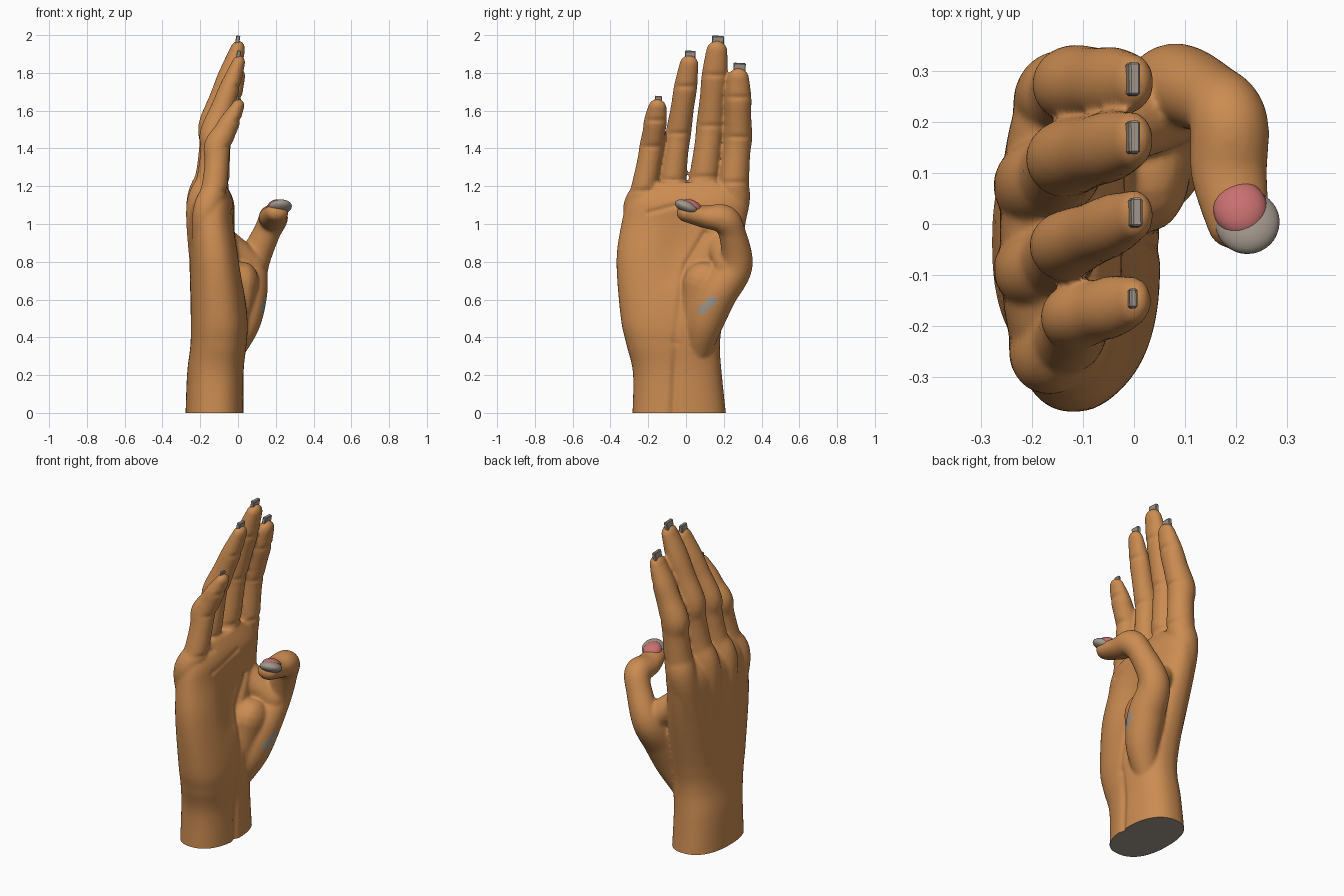
import bpy, bmesh, math
from mathutils import Vector, Matrix, Euler

if "Cube" in bpy.data.objects:
    bpy.data.objects.remove(bpy.data.objects["Cube"])


def material(name, rgb):
    m = bpy.data.materials.new(name)
    m.diffuse_color = (*rgb, 1)
    m.use_nodes = True
    m.node_tree.nodes["Principled BSDF"].inputs["Base Color"].default_value = m.diffuse_color
    return m


skin = material("skin", (0.6, 0.262, 0.083))
grey = material("nail_grey", (0.36, 0.31, 0.26))
pink = material("nail_pink", (0.58, 0.16, 0.16))
X = Vector((1, 0, 0))


def loft(bm, rings):
    """Closed skin through a list of equal-length rings."""
    rows = [[bm.verts.new(p) for p in ring] for ring in rings]
    n = len(rows[0])
    for a, b in zip(rows, rows[1:]):
        for i in range(n):
            bm.faces.new((a[i], a[(i + 1) % n], b[(i + 1) % n], b[i]))
    bm.faces.new(rows[0][::-1])
    bm.faces.new(rows[-1])


def spline(pts, steps=8):
    """Catmull-Rom samples through points of any dimension."""
    p = [Vector(q) for q in [pts[0], *pts, pts[-1]]]
    out = []
    for i in range(1, len(p) - 2):
        a, b, c, d = p[i - 1:i + 3]
        for k in range(steps):
            t = k / steps
            out.append(0.5 * (2 * b + (c - a) * t + (2 * a - 5 * b + 4 * c - d) * t * t
                              + (3 * b - a - 3 * c + d) * t ** 3))
    return out + [p[-2]]


def tube(bm, pts, n=24):
    """Round-ended limb; each point is x, y, z, half width, half depth."""
    s = spline(pts)
    pos = [Vector(q[:3]) for q in s]
    rings = []

    def ring(c, t, w, d):
        b = t.cross(X).normalized()
        a = b.cross(t)
        rings.append([c + b * w * math.cos(u) + a * d * math.sin(u)
                      for u in (2 * math.pi * i / n for i in range(n))])

    def cap(i, t, sign, angles):
        w, d = s[i][3:]
        for a in angles:
            ring(pos[i] + t * sign * w * math.sin(a), t, w * math.cos(a), d * math.cos(a))

    angles = [math.radians(20 * k) for k in (4, 3, 2, 1)]
    cap(0, (pos[1] - pos[0]).normalized(), -1, angles)
    for i, q in enumerate(s):
        t = (pos[min(i + 1, len(s) - 1)] - pos[max(i - 1, 0)]).normalized()
        ring(pos[i], t, q[3], q[4])
    cap(-1, (pos[-1] - pos[-2]).normalized(), 1, angles[::-1])
    loft(bm, rings)


def finger(knuckle, joint, tip, w):
    """Limb points from inside the palm over knuckle and middle joint to the tip."""
    k, j, t = Vector(knuckle), Vector(joint), Vector(tip)
    pts = [(-.16, k.y * .4, .55, .06, .07), (*k, w * 1.06, w * 1.08)]
    for f, fw, fd in ((.4, 1, 1), (.78, .92, .94)):
        p = k.lerp(j, f)
        p.x = k.x + (j.x - k.x) * math.sin(f * math.pi / 2) ** .7
        pts.append((*p, w * fw, w * fd))
    for f, fw, fd in ((0, .96, 1.03), (.37, .88, .87), (.68, .88, .76), (1, .72, .52)):
        pts.append((*j.lerp(t, f), w * fw, w * fd))
    return pts


fingers = {
    "index": finger((-.15, .24, 1.06), (-.115, .274, 1.46), (-.005, .277, 1.77), .08),
    "middle": finger((-.19, .075, 1.07), (-.128, .13, 1.52), (-.005, .163, 1.915), .079),
    "ring": finger((-.2, -.09, 1.06), (-.13, -.04, 1.48), (0, .016, 1.845), .07),
    "little": finger((-.17, -.255, 1.02), (-.11, -.18, 1.41), (-.005, -.152, 1.615), .069),
}
# Thumb: x, y, z, radius; the end joint is flattened
thumb = [(-.05, .06, .3, .065), (.02, .1, .47, .095), (.05, .165, .63, .105),
         (.075, .265, .78, .088), (.15, .245, .95, .072),
         (.185, .2, 1.025, .077), (.186, .1, 1.038, .075), (.205, 0, 1.06, .062)]
thumb = [(x, y, z, r * (.8 if i > 5 else 1), r) for i, (x, y, z, r) in enumerate(thumb)]
# Web between thumb and palm, and the ball of the thumb
web = [(-.06, .18, .9, .08, .07), (.07, .235, .78, .085, .08)]
ball = [(-.02, .05, .43, .09, .075), (.02, .1, .68, .12, .09)]
# Wrist and palm sections: z, x min, x max, y min, y max
palm = [(-.08, -.28, .03, -.287, .22), (.2, -.27, .03, -.28, .19),
        (.36, -.252, .045, -.315, .18), (.5, -.25, .05, -.345, .2),
        (.8, -.257, .02, -.368, .275), (1, -.262, -.01, -.342, .315),
        (1.12, -.245, -.02, -.308, .33), (1.22, -.18, -.07, -.235, .29)]

bm = bmesh.new()
for pts in [*fingers.values(), thumb, web, ball]:
    tube(bm, pts)
rings = []
for z, x0, x1, y0, y1 in spline(palm):
    ring = []
    for i in range(48):
        c, s = math.cos(i * math.pi / 24), math.sin(i * math.pi / 24)
        ring.append(((x0 + x1) / 2 + (x1 - x0) / 2 * math.copysign(abs(c) ** .85, c),
                     (y0 + y1) / 2 + (y1 - y0) / 2 * math.copysign(abs(s) ** .85, s), z))
    rings.append(ring)
loft(bm, rings)
bmesh.ops.recalc_face_normals(bm, faces=bm.faces)
mesh = bpy.data.meshes.new("hand")
bm.to_mesh(mesh)
bm.free()
mesh.materials.append(skin)
mesh.materials.append(grey)
hand = bpy.data.objects.new("hand", mesh)
bpy.context.collection.objects.link(hand)

# Fuse all limbs into one smooth skin
rm = hand.modifiers.new("fuse", 'REMESH')
rm.mode = 'VOXEL'
rm.voxel_size = 0.008
sm = hand.modifiers.new("soften", 'SMOOTH')
sm.factor, sm.iterations = 0.5, 10
dg = bpy.context.evaluated_depsgraph_get()
bm = bmesh.new()
bm.from_mesh(hand.evaluated_get(dg).to_mesh())
hand.modifiers.clear()
bm.normal_update()


def line_dist(p, line):
    best = 9
    for a, b in zip(line, line[1:]):
        a, b = Vector(a), Vector(b)
        t = max(0, min(1, (p - a).dot(b - a) / (b - a).length_squared))
        best = min(best, (p - a - (b - a) * t).length)
    return best


# Palm creases in the (y, z) plane: line, depth, width
creases = [([(.1, .95), (0, .78), (-.06, .38)], .014, .018),
           ([(-.2, 1.06), (.03, 1.12)], .007, .013),
           ([(-.07, -.1), (-.05, .36)], .014, .022)]
# Joint creases on the fingers
for pts in fingers.values():
    for k in (2, 4, 6):
        _, y, z, w, _ = pts[k]
        creases.append(([(y - w, z), (y + w, z)], .006, .014))
moves = []
for v in bm.verts:
    if v.normal.x > .15 and v.co.x < .06:
        p = Vector((v.co.y, v.co.z))
        dip = sum(h * math.exp(-(line_dist(p, l) / w) ** 2) for l, h, w in creases)
        # hollow of the palm
        dip += .035 * math.exp(-((p.x + .04) / .12) ** 2 - ((p.y - .85) / .18) ** 2)
        moves.append((v, dip * v.normal.x * min(1, (.06 - v.co.x) / .03)))
for v, d in moves:
    v.co.x -= d

# Flat cut at the wrist, capped in grey
bmesh.ops.bisect_plane(bm, geom=[*bm.verts, *bm.edges, *bm.faces], plane_co=(0, 0, 0),
                       plane_no=(0, 0, 1), clear_inner=True)
for f in bm.faces:
    f.smooth = True
    c = f.calc_center_median()
    # grey fleck on the ball of the thumb
    fleck = line_dist(Vector((c.y, c.z)), [(.085, .545), (.14, .595)]) < .024
    f.material_index = int(fleck and c.x > .03 and f.normal.x > 0)
rim = [e for e in bm.edges if e.is_boundary]
for e in rim:
    e.smooth = False
for f in bmesh.ops.holes_fill(bm, edges=rim, sides=0)["faces"]:
    f.material_index = 1
    f.smooth = False
bm.to_mesh(mesh)
bm.free()


def nail(name, loc, size, rot, mat, box=False):
    b = bmesh.new()
    if box:
        bmesh.ops.create_cube(b, size=1)
    else:
        bmesh.ops.create_uvsphere(b, u_segments=32, v_segments=16, radius=1)
    bmesh.ops.transform(b, matrix=Matrix.Diagonal((*size, 1)), verts=b.verts)
    if box:
        bmesh.ops.bevel(b, geom=b.edges[:], offset=.004, segments=1, affect='EDGES')
    for f in b.faces:
        f.smooth = not box
    me = bpy.data.meshes.new(name)
    b.to_mesh(me)
    b.free()
    me.materials.append(mat)
    o = bpy.data.objects.new(name, me)
    o.location, o.rotation_euler = loc, Euler([math.radians(a) for a in rot])
    bpy.context.collection.objects.link(o)


# Free nail edges on the fingertips, the little one cut short
for name, pts in fingers.items():
    x, y, z, w, _ = pts[-1]
    k = .7 if name == "little" else 1
    nail(name + "_nail", (x + .002, y + .006, z + .9 * w), (.022 * k, 1.12 * w * k, 1.05 * w * k),
         (-3, 9, 0), grey, True)
# Thumb nail: raised grey rim round a pink dome
nail("thumb_nail_rim", (.222, .003, 1.09), (.063, .066, .032), (-24, 0, 12), grey)
nail("thumb_nail", (.208, .03, 1.092), (.053, .058, .034), (-24, 0, 12), pink)
